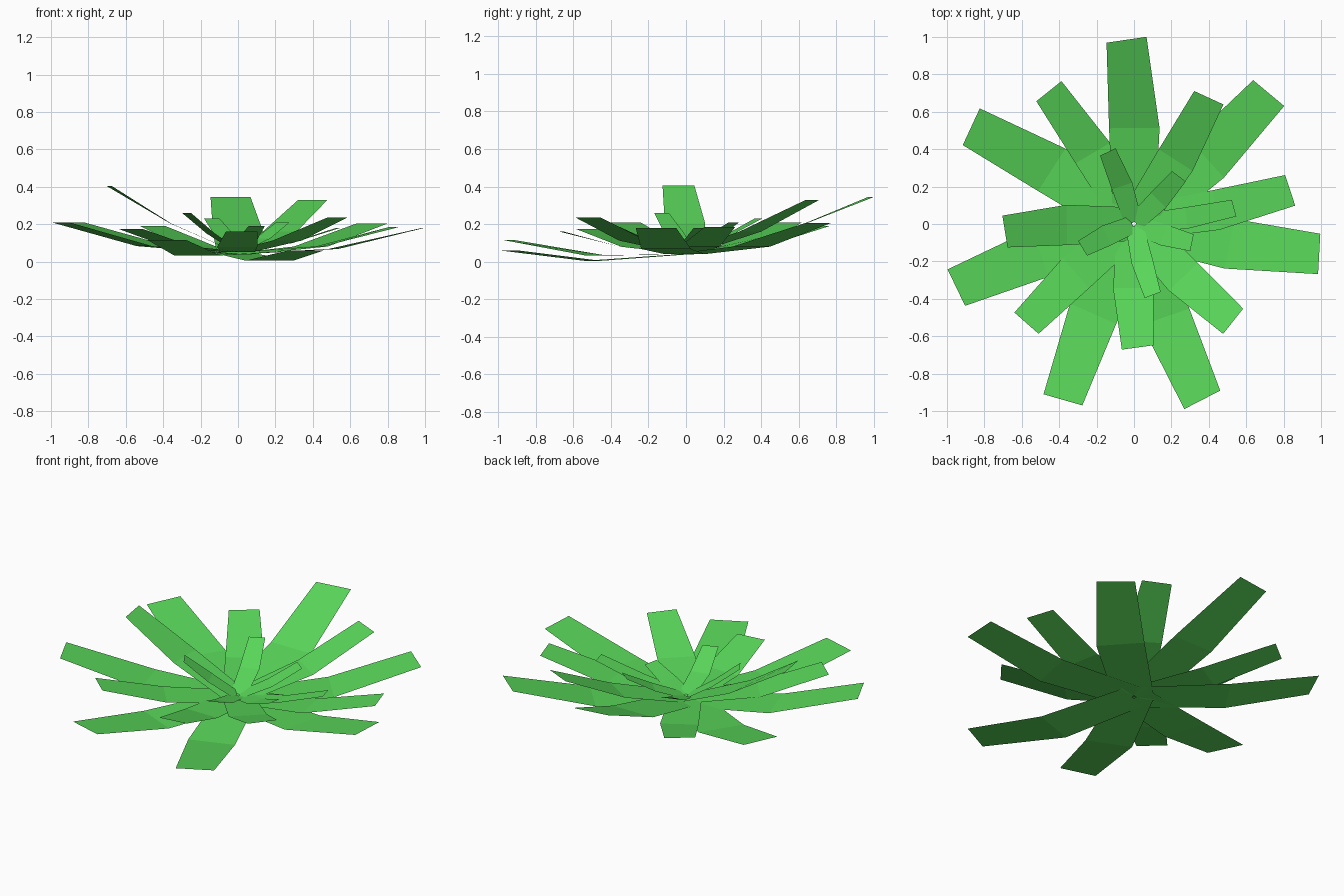
import bpy
import bmesh
from math import atan2, hypot, radians, sin, cos
from mathutils import Vector

cube = bpy.data.objects.get("Cube")
if cube:
    bpy.data.objects.remove(cube, do_unlink=True)

green = bpy.data.materials.new("leaf_green")
green.use_nodes = True
green.diffuse_color = (0.1, 0.68, 0.1, 1)
green.node_tree.nodes["Principled BSDF"].inputs["Base Color"].default_value = (0.1, 0.68, 0.1, 1)


def leaf(name, tip, width, base_z):
    """Two-panel strip that sags in the middle and curls sideways to its tip."""
    x, y, z = tip
    angle, length = atan2(y, x), hypot(x, y)
    mid_z = base_z + 0.52 * (z - base_z) - 0.045 * length
    # distance, height, turn of the centre, turn of the cross edge, width
    rows = [
        (0.01, base_z, 0, -5, 0.83 * width),
        (0.52 * length, max(mid_z, 0.005), -2.5, -2, width),
        (length, z, 0, 6, 0.8 * width),
    ]
    bm = bmesh.new()
    pairs = []
    for dist, height, turn, edge_turn, w in rows:
        a, e = angle + radians(turn), angle + radians(edge_turn)
        centre = Vector((dist * cos(a), dist * sin(a), height))
        side = Vector((-sin(e), cos(e), 0)) * w / 2
        pairs.append((bm.verts.new(centre - side), bm.verts.new(centre + side)))
    for (r0, l0), (r1, l1) in zip(pairs, pairs[1:]):
        bm.faces.new((r0, r1, l1, l0))
    mesh = bpy.data.meshes.new(name)
    bm.to_mesh(mesh)
    bm.free()
    mesh.materials.append(green)
    bpy.context.collection.objects.link(bpy.data.objects.new(name, mesh))


# Tip centres of each ring of leaves
outer = [(-0.04, 0.985, 0.345), (0.72, 0.70, 0.205), (0.99, -0.16, 0.18),
         (0.365, -0.94, 0.06), (-0.38, -0.94, 0.115), (-0.95, -0.34, 0.21),
         (-0.87, 0.52, 0.21)]
middle = [(0.835, 0.18, 0.185), (0.40, 0.675, 0.33), (-0.455, 0.71, 0.19),
          (-0.69, -0.04, 0.405), (-0.575, -0.53, 0.175), (0.02, -0.66, 0.16),
          (0.53, -0.52, 0.235)]
inner = [(-0.14, 0.385, 0.23), (0.24, 0.255, 0.21), (0.535, 0.085, 0.18),
         (0.31, -0.10, 0.14), (0.10, -0.38, 0.19), (-0.275, -0.13, 0.26)]

for ring, tips, width, base_z in (("outer", outer, 0.27, 0.04),
                                  ("middle", middle, 0.215, 0.05),
                                  ("inner", inner, 0.115, 0.06)):
    for i, tip in enumerate(tips, 1):
        leaf(f"{ring}_leaf_{i}", tip, width, base_z)
